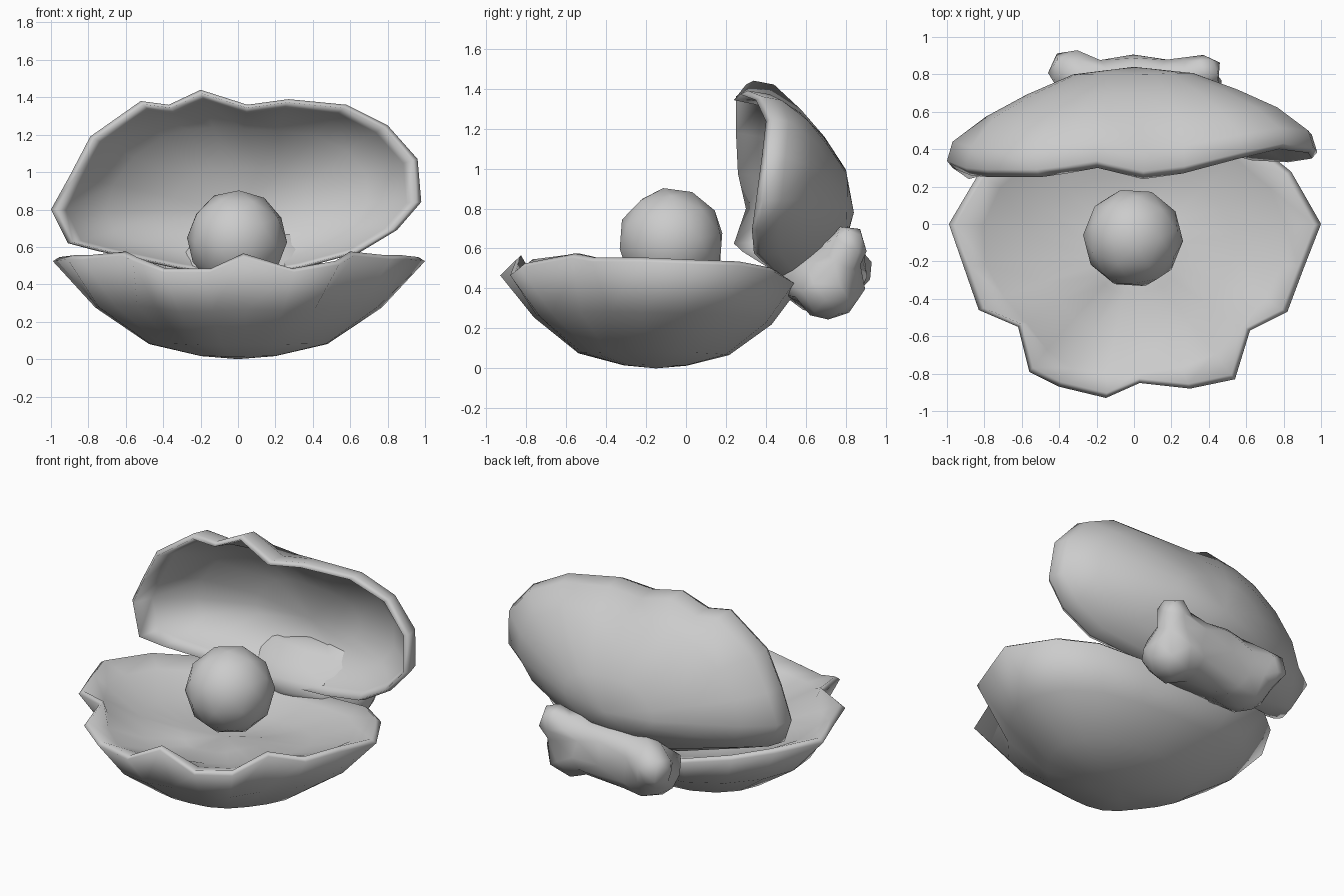
import bpy, bmesh
from mathutils import Vector, Matrix

if "Cube" in bpy.data.objects:
    bpy.data.objects.remove(bpy.data.objects["Cube"])


def finish(bm, name):
    bmesh.ops.recalc_face_normals(bm, faces=bm.faces)
    me = bpy.data.meshes.new(name)
    bm.to_mesh(me)
    bm.free()
    ob = bpy.data.objects.new(name, me)
    bpy.context.collection.objects.link(ob)
    for p in me.polygons:
        p.use_smooth = True
    return ob


def relaxed(points, times):
    """Fade the scallops of a closed outline by averaging neighbours."""
    for _ in range(times):
        n = len(points)
        points = [points[i] * 0.5 + (points[i - 1] + points[(i + 1) % n]) * 0.25
                  for i in range(n)]
    return points


def shell(name, rim, hub, axis, outer, inner):
    """Thick bowl: rings (spread, depth) run from outer hub over the rim to inner hub."""
    hub, axis = Vector(hub), Vector(axis)
    base = [Vector(p) - hub for p in rim]
    bm = bmesh.new()
    tip = bm.verts.new(hub + axis * outer[0])
    rings = []
    for s, f in outer[1:] + inner[:-1]:
        pts = relaxed(base, 0 if s > 0.88 else 1 if s > 0.65 else 2)
        ring = []
        for p in pts:
            d = p.dot(axis)
            ring.append(bm.verts.new(hub + (p - axis * d) * s + axis * d * f))
        rings.append(ring)
    floor = bm.verts.new(hub + axis * inner[-1])
    n = len(base)
    for i in range(n):
        j = (i + 1) % n
        bm.faces.new((tip, rings[0][i], rings[0][j]))
        for a, b in zip(rings, rings[1:]):
            bm.faces.new((a[i], b[i], b[j], a[j]))
        bm.faces.new((floor, rings[-1][j], rings[-1][i]))
    return finish(bm, name)


# lower shell, scalloped rim counter-clockwise seen from above
lower_rim = [(1, 0, .54), (.84, .28, .53), (.64, .44, .5), (.35, .54, .44), (0, .57, .42),
             (-.35, .54, .44), (-.64, .44, .5), (-.83, .27, .53), (-.99, 0, .54),
             (-.91, -.23, .55), (-.83, -.46, .55), (-.62, -.55, .57), (-.56, -.79, .54),
             (-.4, -.87, .48), (-.15, -.93, .48), (.03, -.85, .56), (.3, -.88, .48),
             (.54, -.83, .52), (.62, -.57, .57), (.82, -.47, .55), (.91, -.23, .55)]
shell("lower_shell", lower_rim, (0, -.15, 0), (0, 0, 1),
      [0, (.22, .03), (.53, .15), (.82, .51), (1, .97)],
      [(.965, 1.01), (.87, .91), (.6, .75), (.3, .69), .36])

# upper shell, rim clockwise from the right seen from the front
upper_rim = [(.98, .35, .84), (.85, .33, .69), (.65, .34, .57), (.35, .42, .49),
             (0, .5, .43), (-.35, .42, .49), (-.76, .28, .58), (-.91, .24, .62),
             (-1, .30, .8), (-.9, .26, .98), (-.79, .25, 1.19), (-.52, .25, 1.38),
             (-.37, .27, 1.36), (-.2, .3, 1.44), (.05, .24, 1.36), (.27, .27, 1.39),
             (.58, .35, 1.36), (.8, .4, 1.25), (.96, .38, 1.07)]
shell("upper_shell", upper_rim, (0, .84, .78), (0, -1, 0),
      [0, (.35, .07), (.62, .26), (.83, .47), (.97, .74), (1, .93)],
      [(.97, 1.0), (.92, .77), (.74, .46), (.4, .22), .08])

# pearl
bm = bmesh.new()
turn = Matrix.Rotation(.25, 4, 'Z') @ Matrix.Rotation(.15, 4, 'X')
bmesh.ops.create_icosphere(bm, subdivisions=2, radius=.268,
                           matrix=Matrix.Translation((-.005, -.075, .637)) @ turn)
finish(bm, "pearl")

# knobbly hinge: overlapping lumps fused together and coarsened
lumps = [((0, .72, .47), (.42, .19, .20)), ((.37, .81, .61), (.11, .10, .11)),
         ((-.34, .82, .50), (.12, .12, .12)), ((.30, .71, .42), (.18, .19, .18)),
         ((-.22, .70, .41), (.20, .19, .16)), ((.02, .79, .54), (.28, .11, .13)),
         ((.24, .76, .55), (.18, .13, .14)), ((-.22, .77, .53), (.19, .12, .13)),
         ((0, .57, .44), (.38, .12, .11))]
bm = bmesh.new()
for centre, size in lumps:
    m = Matrix.Translation(centre) @ Matrix.Diagonal((*size, 1))
    bmesh.ops.create_icosphere(bm, subdivisions=2, radius=1, matrix=m)
hinge = finish(bm, "hinge")
fuse = hinge.modifiers.new("fuse", 'REMESH')
fuse.mode = 'VOXEL'
fuse.voxel_size = .035
fuse.use_smooth_shade = True
coarse = hinge.modifiers.new("coarse", 'DECIMATE')
coarse.ratio = .06
